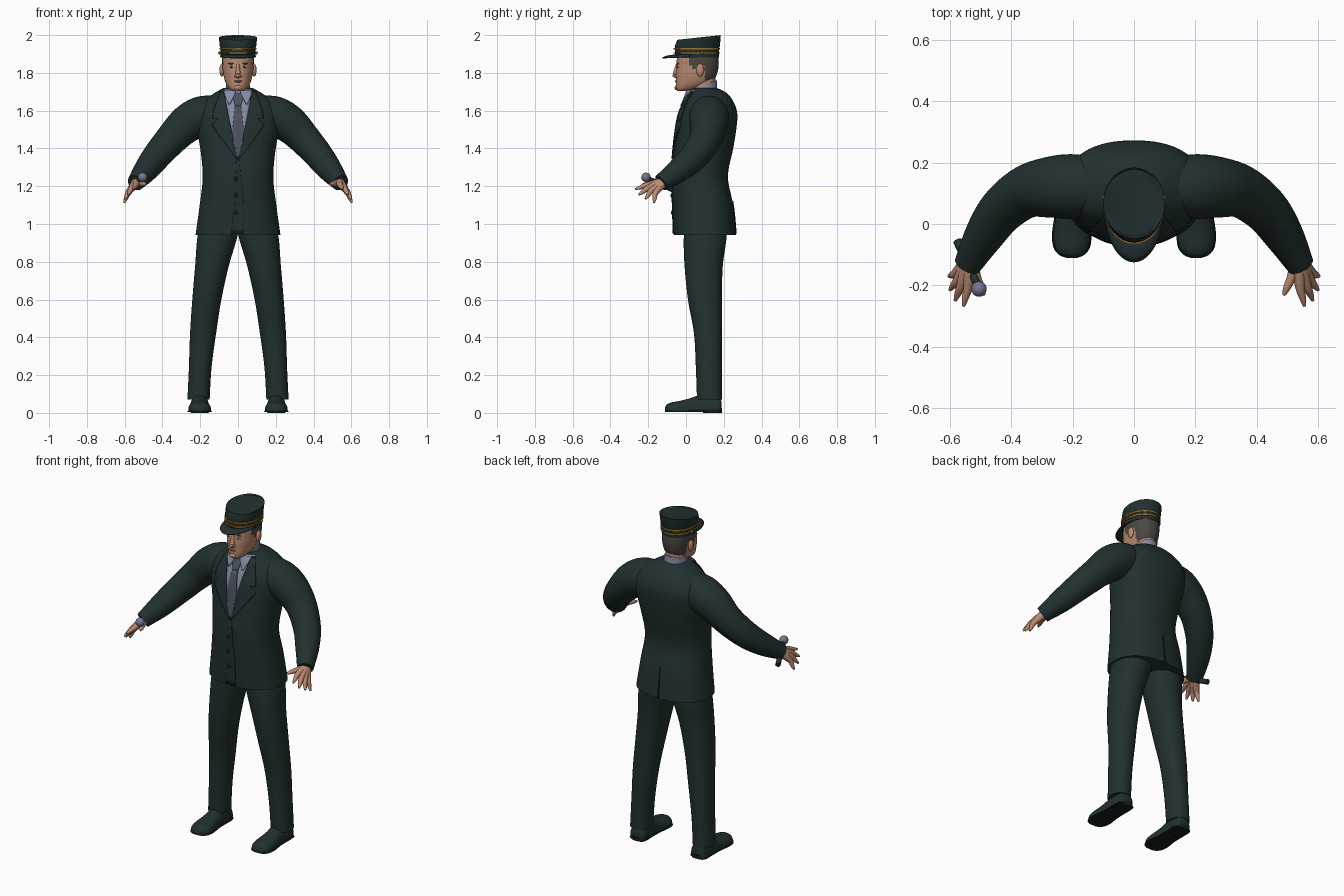
import bpy, bmesh, math
from mathutils import Vector

if "Cube" in bpy.data.objects:
    bpy.data.objects.remove(bpy.data.objects["Cube"])


def material(name, *rgb):
    m = bpy.data.materials.new(name)
    m.use_nodes = True
    m.diffuse_color = (*rgb, 1)
    m.node_tree.nodes["Principled BSDF"].inputs["Base Color"].default_value = (*rgb, 1)
    return m


SUIT = material("dark green cloth", .016, .03, .03)
SKIN = material("skin", .5, .26, .165)
SHIRT = material("lilac shirt", .24, .26, .37)
TIE = material("grey tie", .075, .085, .115)
HAIR = material("grey hair", .07, .065, .055)
GOLD = material("gold braid", .36, .17, .02)
SOLE = material("black leather", .008, .012, .012)
LIPS = material("lips", .33, .13, .09)
METAL = material("lilac metal", .18, .18, .28)
WHITE = material("eye white", .55, .5, .46)


def finish(name, bm, mat):
    bmesh.ops.recalc_face_normals(bm, faces=bm.faces[:])
    me = bpy.data.meshes.new(name)
    bm.to_mesh(me)
    bm.free()
    me.materials.append(mat)
    me.shade_smooth()
    me.set_sharp_from_angle(angle=math.radians(40))
    ob = bpy.data.objects.new(name, me)
    bpy.context.scene.collection.objects.link(ob)
    return ob


def skin_rows(name, rows, mat, closed=True):
    """Bridge rows of points; closed rows become a capped solid."""
    bm = bmesh.new()
    vs = [[bm.verts.new(p) for p in r] for r in rows]
    n = len(rows[0])
    for a, b in zip(vs, vs[1:]):
        for i in range(n if closed else n - 1):
            j = (i + 1) % n
            bm.faces.new((a[i], a[j], b[j], b[i]))
    if closed:
        bm.faces.new(vs[0])
        bm.faces.new(vs[-1])
    return finish(name, bm, mat)


def dense(rows, n=5, smooth=True):
    out = []
    for i in range(len(rows) - 1):
        quad = [rows[max(i - 1, 0)], rows[i], rows[i + 1], rows[min(i + 2, len(rows) - 1)]]
        for k in range(n):
            t = k / n
            if smooth:
                out.append(tuple(b + t * ((c - a) / 2 + t * (a - 2.5 * b + 2 * c - d / 2
                           + t * (1.5 * (b - c) + (d - a) / 2))) for a, b, c, d in zip(*quad)))
            else:
                out.append(tuple(b + t * (c - b) for a, b, c, d in zip(*quad)))
    return out + [tuple(rows[-1])]


def loft(name, rows, mat, p=2, s=1, n=48):
    """Rows are (z, x0, x1, y0, y1) of stacked rounded sections."""
    def power(v):
        return math.copysign(abs(v) ** (2 / p), v)
    rings = []
    for z, x0, x1, y0, y1 in rows:
        rings.append([(s * ((x0 + x1) / 2 + (x1 - x0) / 2 * power(math.cos(a))),
                       (y0 + y1) / 2 + (y1 - y0) / 2 * power(math.sin(a)), z)
                      for a in (math.tau * (i + .5) / n for i in range(n))])
    return skin_rows(name, rings, mat)


def sym(*rows):
    return [(z, -r, r, y0, y1) for z, r, y0, y1 in rows]


def surface(rows, x, z, p, side=-1):
    """The y of a loft's front (side -1) or back (side 1)."""
    for a, b in zip(rows, rows[1:]):
        if z <= b[0]:
            break
    t = min(max((z - a[0]) / (b[0] - a[0]), 0), 1)
    r, y0, y1 = (a[i] + t * (b[i] - a[i]) for i in (2, 3, 4))
    return (y0 + y1) / 2 + side * (y1 - y0) / 2 * (1 - min(abs(x / r), 1) ** p) ** (1 / p)


def panel(name, rows, mat, lift, s=1, side=-1):
    """Thin cloth plate that follows the jacket; rows are (z, x0, x1)."""
    grid = []
    for z, x0, x1 in dense(rows, 5, False):
        xs = [s * (x0 + (x1 - x0) * i / 8) for i in range(9)]
        grid.append([(x, surface(TORSO, x, z, 2.3, side) + side * lift, z) for x in xs])
    ob = skin_rows(name, grid, mat, False)
    mod = ob.modifiers.new("thickness", 'SOLIDIFY')
    mod.thickness, mod.offset = .006, 0
    return ob


def tube(name, path, mat, s=1, n=20, steps=5):
    """Path points are (x, y, z, radius)."""
    pts = dense(path, steps)
    pos = [Vector((s * q[0], q[1], q[2])) for q in pts]
    rings = []
    for i, c in enumerate(pos):
        d = (pos[min(i + 1, len(pos) - 1)] - pos[max(i - 1, 0)]).normalized()
        u = d.cross(Vector((0, 0, 1))).normalized()
        v = d.cross(u)
        rings.append([c + pts[i][3] * (u * math.cos(a) + v * math.sin(a))
                      for a in (math.tau * k / n for k in range(n))])
    return skin_rows(name, rings, mat)


def blob(name, loc, size, mat):
    bm = bmesh.new()
    bmesh.ops.create_uvsphere(bm, u_segments=20, v_segments=12, radius=1)
    bmesh.ops.scale(bm, vec=size, verts=bm.verts)
    bmesh.ops.translate(bm, vec=loc, verts=bm.verts)
    return finish(name, bm, mat)


# Jacket body
TORSO = dense(sym((.943, .225, -.065, .265), (1.1, .203, -.07, .25), (1.25, .187, -.073, .222),
                  (1.4, .2, -.062, .25), (1.5, .22, -.05, .266), (1.58, .225, -.035, .272),
                  (1.64, .2, -.01, .255), (1.69, .13, .01, .22), (1.72, .078, .025, .165)))
loft("jacket", TORSO, SUIT, 2.3, n=64)
panel("jacket_overlap", [(.95, -.035, .03), (1.1, -.018, .03), (1.345, -.006, .006)], SUIT, .002)
panel("back_vent", [(.948, -.004, .004), (1.12, -.003, .003)], SOLE, .001, side=1)
for z in (1.24, 1.15, 1.06):
    blob("jacket_button", (-.01, surface(TORSO, 0, z, 2.3) - .005, z), (.011, .005, .011), SOLE)

# Shirt front, tie and lapels
panel("shirt_front", [(1.345, -.003, .003), (1.71, -.08, .08)], SHIRT, .002)
panel("tie", [(1.355, -.004, .004), (1.42, -.026, .026), (1.5, -.03, .03), (1.63, -.016, .016)], TIE, .007)
panel("tie_knot", [(1.625, -.015, .015), (1.67, -.028, .028), (1.69, -.022, .022)], TIE, .011)
for s in (1, -1):
    panel("lapel", [(1.345, 0, .006), (1.44, .022, .08), (1.525, .04, .14), (1.557, .047, .105),
                    (1.56, .048, .135), (1.6, .055, .13), (1.7, .075, .093)], SUIT, .007, s)
    panel("shirt_collar_wing", [(1.635, .042, .05), (1.68, .02, .07), (1.708, .01, .075)], SHIRT, .012, s)
collar = loft("shirt_collar", sym((1.65, .075, .0, .17), (1.735, .063, .024, .163)), SHIRT)
for v in collar.data.vertices:
    if v.co.z > 1.7:
        v.co.z += .025 * (v.co.y - .09) / .07

# Limbs, built on one side and mirrored
FINGERS = [((.54, -.2, 1.207), (.556, -.268, 1.185)), ((.562, -.197, 1.192), (.583, -.25, 1.155)),
           ((.574, -.182, 1.178), (.6, -.215, 1.132)), ((.58, -.16, 1.167), (.603, -.17, 1.112))]
SHOE = dense([(.188, .03, .05), (.175, .046, .075), (.13, .05, .088), (.08, .05, .088), (.03, .052, .07),
              (-.03, .06, .054), (-.075, .056, .046), (-.1, .038, .036), (-.11, .015, .02)], 4)


def shoe_part(name, base, grow, mat, s, flat=None):
    rows = []
    for y, w, h in SHOE:
        rows.append([(s * (.203 + (w + grow) * math.cos(a)), y,
                      base + (flat or h) * math.sin(a) ** .7)
                     for a in (math.pi * k / 16 for k in range(17))])
    skin_rows(name, rows, mat)


for s, side in ((1, "left"), (-1, "right")):
    tube(side + "_sleeve", [(.1, .12, 1.59, .09), (.19, .122, 1.572, .105), (.27, .12, 1.53, .1),
                            (.35, .105, 1.452, .086), (.43, .045, 1.36, .076),
                            (.49, -.04, 1.283, .064), (.542, -.133, 1.218, .045)], SUIT, s, 32)
    for knuckle, tip in FINGERS:
        mid = Vector(knuckle).lerp(Vector(tip), .6)
        tube(side + "_finger", [(.536, -.115, 1.224, .026), (*knuckle, .016), (*mid, .011),
                                (*tip, .005)], SKIN, s, 14)
    tube(side + "_thumb", [(.53, -.12, 1.22, .024), (.515, -.17, 1.215, .016),
                           (.498, -.208, 1.212, .012), (.488, -.232, 1.208, .005)], SKIN, s, 14)
    loft(side + "_trouser_leg", dense([(.07, .15, .268, .058, .19), (.24, .14, .26, .052, .19),
         (.42, .116, .254, .042, .19), (.6, .088, .242, .01, .19), (.78, .048, .227, -.008, .195),
         (.93, .004, .215, -.012, .215), (1.02, -.01, .19, 0, .21)]), SUIT, 2.2, s)
    shoe_part(side + "_shoe", .01, 0, SUIT, s)
    shoe_part(side + "_sole", .006, .004, SOLE, s, .016)
    loft(side + "_heel", [(0, .155, .25, .09, .19), (.025, .153, .252, .085, .192)], SOLE, 3, s)

# Short rod with a ball end in the right hand
tube("rod", [(-.507, -.205, 1.243, .012), (-.575, -.055, 1.175, .015)], SUIT)
blob("rod_ball", (-.505, -.212, 1.247), (.025, .025, .025), METAL)

# Head and neck, with hair on the back and above the ears
loft("neck", sym((1.64, .06, .03, .155), (1.78, .057, .025, .155)), SKIN)
HEAD = dense(sym((1.703, .025, -.045, .02), (1.715, .044, -.051, .06), (1.74, .062, -.053, .12),
                 (1.77, .073, -.052, .152), (1.8, .079, -.053, .166), (1.84, .083, -.05, .173),
                 (1.88, .084, -.048, .172), (1.91, .08, -.04, .165)), 6)
head = loft("head", HEAD, SKIN, 2.2, n=72)
head.data.materials.append(HAIR)
for f in head.data.polygons:
    x, y, z = f.center
    above_ear = z > 1.842 and y > .015
    behind_ear = z > 1.76 + .008 * math.sin(90 * x) and y > .1
    if above_ear or behind_ear or (z > 1.82 and .035 < y < .055):
        f.material_index = 1


def on_face(name, x, z, size, mat, out=0):
    blob(name, (x, surface(HEAD, x, z, 2.2) - out, z), size, mat)


tube("nose", [(0, -.046, 1.845, .008), (0, -.052, 1.815, .011), (0, -.056, 1.79, .0145),
              (0, -.05, 1.774, .008)], SKIN)
on_face("nose_tip", 0, 1.786, (.012, .012, .009), SKIN, .008)
on_face("mouth", 0, 1.755, (.024, .006, .005), LIPS)
on_face("chin", 0, 1.722, (.02, .008, .012), SKIN)
for s in (1, -1):
    on_face("nostril_wing", .012 * s, 1.782, (.008, .011, .007), SKIN)
    on_face("eye", .033 * s, 1.831, (.013, .004, .005), WHITE)
    on_face("iris", .033 * s, 1.831, (.005, .003, .005), SOLE, .002)
    on_face("eyebrow", .034 * s, 1.849, (.018, .005, .004), HAIR)
    blob("ear", (.086 * s, .075, 1.815), (.012, .02, .034), SKIN)

# Cap with tilted crown, peak and braid
cap = loft("cap", sym((1.882, .092, -.06, .175), (1.935, .094, -.058, .176), (1.942, .097, -.06, .18),
                      (1.9875, .101, -.046, .184), (1.982, .094, -.04, .178)), SUIT, n=64)
for v in cap.data.vertices:
    if v.co.z > 1.97:
        v.co.z += .0125 * (v.co.y - .069) / .115
for z in (1.902, 1.924):
    loft("gold_stripe", sym((z, .098, -.066, .18), (z + .007, .098, -.066, .18)), GOLD, n=64)
peak = []
for i in range(25):
    t = math.radians(-78 + 6.5 * i)
    x, c = math.sin(t), math.cos(t)
    peak.append([((.092 + .006 * k) * x, .057 - (.116 + .066 * k) * c, 1.897 - .012 * k ** 2 * (1 + .2 * c))
                 for k in (0, .33, .67, 1)])
brim = skin_rows("cap_peak", peak, SUIT, False)
brim.modifiers.new("thickness", 'SOLIDIFY').thickness = .006
for s in (1, -1):
    blob("cap_button", (.098 * s, .085, 1.906), (.007, .008, .008), GOLD)
